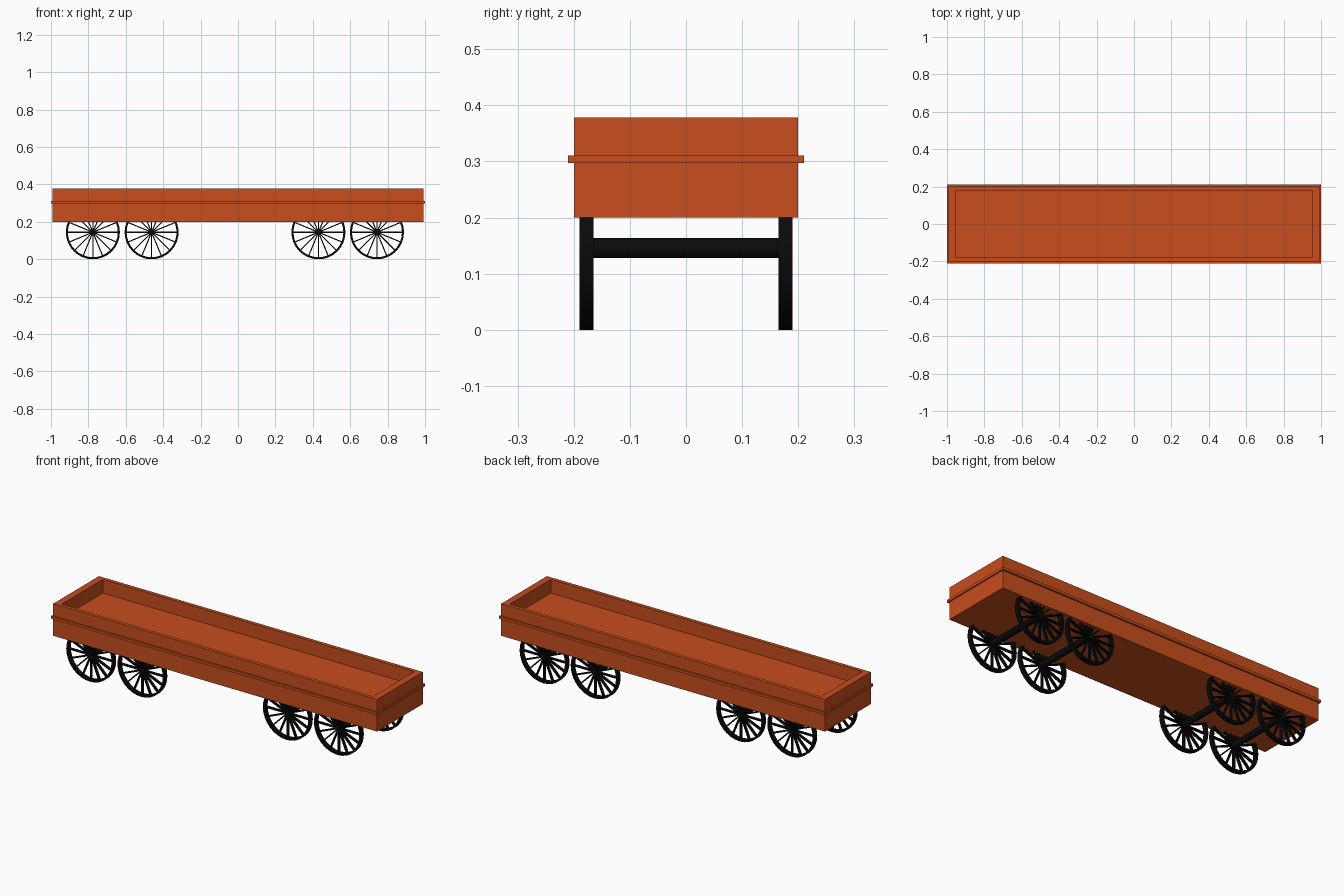
import bpy, bmesh, math
from mathutils import Matrix

if "Cube" in bpy.data.objects:
    bpy.data.objects.remove(bpy.data.objects["Cube"])


def material(name, col):
    m = bpy.data.materials.new(name)
    m.diffuse_color = (*col, 1)
    m.use_nodes = True
    m.node_tree.nodes["Principled BSDF"].inputs["Base Color"].default_value = m.diffuse_color
    return m


ORANGE = material("orange_paint", (0.58, 0.075, 0.013))
BLACK = material("black_iron", (0.003, 0.003, 0.003))


def finish(bm, name, mat, smooth=False):
    bmesh.ops.recalc_face_normals(bm, faces=bm.faces)
    me = bpy.data.meshes.new(name)
    bm.to_mesh(me)
    bm.free()
    me.materials.append(mat)
    ob = bpy.data.objects.new(name, me)
    bpy.context.collection.objects.link(ob)
    if smooth:
        bpy.context.view_layer.objects.active = ob
        ob.select_set(True)
        bpy.ops.object.shade_smooth_by_angle(angle=math.radians(35))
        ob.select_set(False)
    return ob


def rect(bm, x, y, z):
    return [bm.verts.new((sx * x, sy * y, z))
            for sx, sy in ((-1, -1), (1, -1), (1, 1), (-1, 1))]


def bridge(bm, loops, closed=False):
    pairs = list(zip(loops, loops[1:] + loops[:1] if closed else loops[1:]))
    for a, b in pairs:
        n = len(a)
        for i in range(n):
            j = (i + 1) % n
            bm.faces.new((a[i], a[j], b[j], b[i]))


# Open wagon body with a shallow tray
bm = bmesh.new()
loops = [rect(bm, *p) for p in ((0.993, 0.2, 0.2), (0.993, 0.2, 0.378),
                                (0.955, 0.18, 0.378), (0.955, 0.18, 0.302))]
bridge(bm, loops)
bm.faces.new(loops[0])
bm.faces.new(loops[-1])
finish(bm, "wagon_body", ORANGE)

# Trim strip around the body
bm = bmesh.new()
bridge(bm, [rect(bm, *p) for p in ((0.985, 0.195, 0.297), (1.0, 0.21, 0.297),
                                   (1.0, 0.21, 0.311), (0.985, 0.195, 0.311))], True)
finish(bm, "trim_strip", ORANGE)

R, RIM, HUB, AXLE = 0.1445, 0.011, 0.016, 0.018
SPOKES, SEG, HALF, WHEEL_Y = 16, 32, 0.0125, 0.1775
TURN = Matrix.Rotation(math.pi / 2, 4, 'X')


def ring(bm, r, y):
    return [bm.verts.new((r * math.cos(2 * math.pi * i / SEG), y,
                          r * math.sin(2 * math.pi * i / SEG))) for i in range(SEG)]


def wheel(name, x, y):
    bm = bmesh.new()
    # rim
    bridge(bm, [ring(bm, r, d) for r, d in ((R - RIM, -HALF), (R, -HALF),
                                            (R, HALF), (R - RIM, HALF))], True)
    # hub
    bmesh.ops.create_cone(bm, cap_ends=True, segments=16, radius1=HUB,
                          radius2=HUB, depth=2 * HALF, matrix=TURN)
    # spokes
    length = R - RIM * 0.5
    for i in range(SPOKES):
        m = (Matrix.Rotation(2 * math.pi * i / SPOKES, 4, 'Y')
             @ Matrix.Translation((0, 0, length / 2))
             @ Matrix.Diagonal((0.006, 0.016, length, 1)))
        bmesh.ops.create_cube(bm, size=1, matrix=m)
    ob = finish(bm, name, BLACK, True)
    ob.location = (x, y, R)


# Four axles, each with a pair of spoked wheels
for n, x in enumerate((-0.776, -0.462, 0.43, 0.743), 1):
    bm = bmesh.new()
    bmesh.ops.create_cone(bm, cap_ends=True, segments=24, radius1=AXLE,
                          radius2=AXLE, depth=2 * WHEEL_Y, matrix=TURN)
    finish(bm, f"axle_{n}", BLACK, True).location = (x, 0, R + 0.001)
    for side, s in (("front", -1), ("back", 1)):
        wheel(f"{side}_wheel_{n}", x, s * WHEEL_Y)
